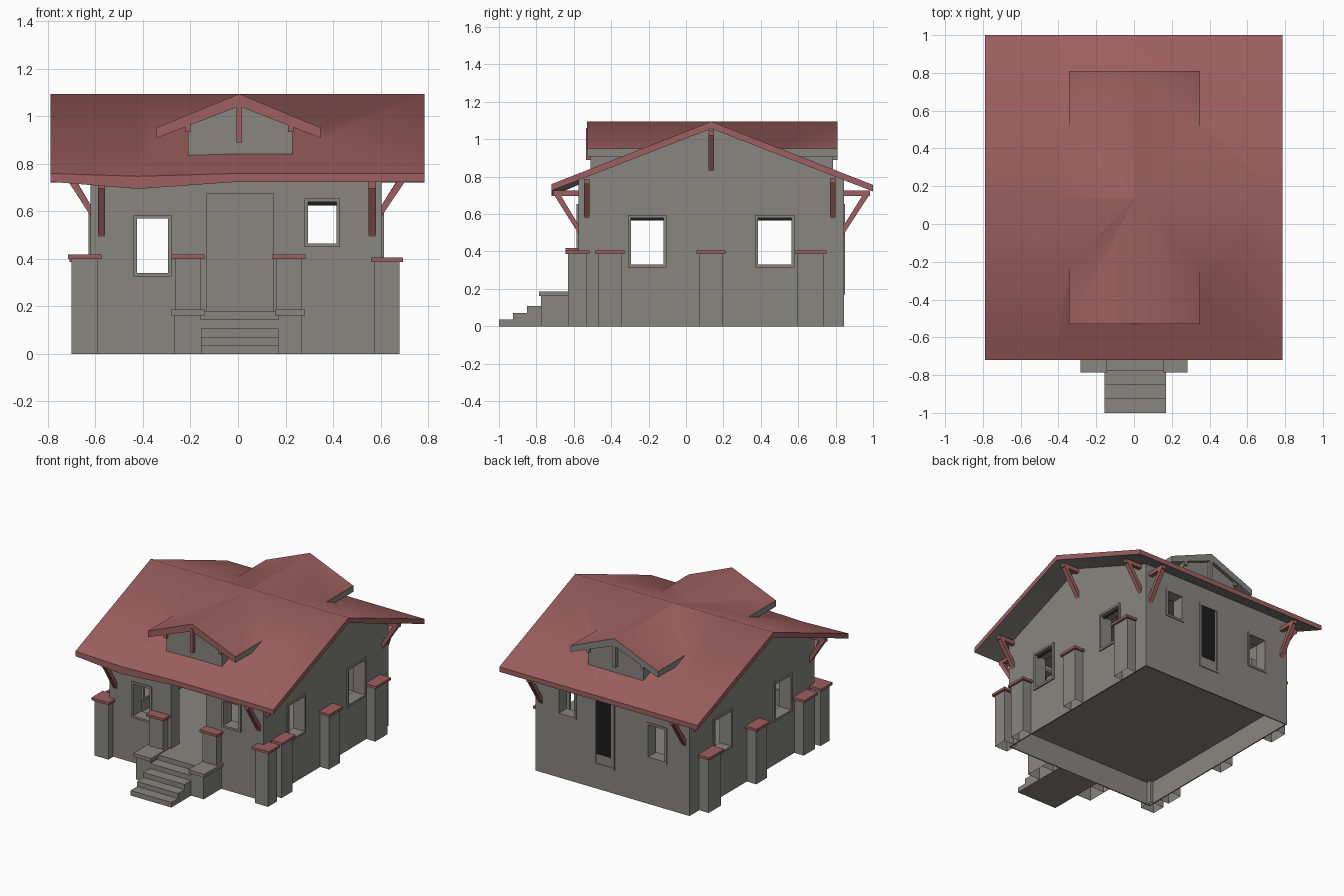
import bpy, bmesh
from math import radians

cube = bpy.data.objects.get("Cube")
if cube:
    bpy.data.objects.remove(cube, do_unlink=True)


def material(name, rgb):
    m = bpy.data.materials.new(name)
    m.use_nodes = True
    m.diffuse_color = (*rgb, 1)
    bsdf = next(n for n in m.node_tree.nodes if n.type == 'BSDF_PRINCIPLED')
    bsdf.inputs["Base Color"].default_value = (*rgb, 1)
    return m


GREY = material("warm_grey", (0.245, 0.24, 0.214))
RED = material("roof_red", (0.34, 0.115, 0.115))
DARK = material("opening_black", (0.012, 0.012, 0.012))


def prism(name, pts, axis, stations, mat, trim=None, rule=None, edit=None, open_base=False):
    """Sweep a closed profile along x (points y,z) or along y (points x,z)."""
    bm = bmesh.new()
    rings = []
    for s in stations:
        rings.append([bm.verts.new((s, a, b) if axis == 'x' else (a, s, b)) for a, b in pts])
    for r0, r1 in zip(rings, rings[1:]):
        for i in range(len(pts)):
            j = (i + 1) % len(pts)
            bm.faces.new((r0[i], r0[j], r1[j], r1[i]))
    bm.faces.new(rings[0])
    bm.faces.new(rings[-1])
    if edit:
        edit(rings)
    bmesh.ops.recalc_face_normals(bm, faces=bm.faces)
    bm.normal_update()
    if rule:
        for f in bm.faces:
            f.material_index = int(rule(f.normal))
    if open_base:
        bmesh.ops.delete(bm, geom=[f for f in bm.faces if f.normal.z < -0.9], context='FACES')
    me = bpy.data.meshes.new(name)
    bm.to_mesh(me)
    bm.free()
    me.materials.append(mat)
    if trim:
        me.materials.append(trim)
    ob = bpy.data.objects.new(name, me)
    bpy.context.collection.objects.link(ob)
    return ob


def box(name, x0, x1, y0, y1, z0, z1, mat=GREY, open_base=False):
    return prism(name, [(y0, z0), (y1, z0), (y1, z1), (y0, z1)], 'x', (x0, x1), mat,
                 open_base=open_base)


def combine(ob, others, operation):
    """Apply booleans with the other objects, then remove them."""
    for c in others:
        mod = ob.modifiers.new("combine", 'BOOLEAN')
        mod.operation = operation
        mod.solver = 'EXACT'
        mod.object = c
    dg = bpy.context.evaluated_depsgraph_get()
    me = bpy.data.meshes.new_from_object(ob.evaluated_get(dg))
    ob.modifiers.clear()
    ob.data = me
    for c in others:
        bpy.data.objects.remove(c, do_unlink=True)


# Main dimensions
XL, XR, YF, YB = -0.62, 0.605, -0.575, 0.845
RIDGE_Y, RIDGE_Z, SLOPE, THICK = 0.135, 1.095, 0.392, 0.038
WALL, FRAME, REVEAL = 0.008, 0.015, 0.085


def roof_z(y):
    return RIDGE_Z - abs(y - RIDGE_Y) * SLOPE


# Thin house walls around a raised floor, open underneath, with window and door openings
body = prism("house_walls", [(YF, 0), (YB, 0), (YB, roof_z(YB) - 0.02),
             (RIDGE_Y, RIDGE_Z - 0.02), (YF, roof_z(YF) - 0.02)], 'x', (XL, XR), GREY)
end_windows = [(-0.44, -0.28, 0.325, 0.585), (0.28, 0.43, 0.45, 0.655)]
side_windows = [(-0.31, -0.105, 0.315, 0.595), (0.37, 0.58, 0.315, 0.595)]
inside = (XL + WALL, XR - WALL, YF + WALL, YB - WALL)
cutters = [box("room", *inside, 0.18, 0.74), box("crawl_space", *inside, -0.1, 0.165)]
for a, b, z0, z1 in end_windows:
    cutters.append(box("cut_end", a + FRAME, b - FRAME, -2, 2, z0 + FRAME, z1 - FRAME))
for a, b, z0, z1 in side_windows:
    cutters.append(box("cut_side", -2, 2, a + FRAME, b - FRAME, z0 + FRAME, z1 - FRAME))
cutters.append(box("cut_entry", -0.13, 0.15, -1, 0, 0.18, 0.675))
combine(body, cutters, 'DIFFERENCE')


# Window and door frames, with deep reveals
def frame(name, axis, a, b, z0, z1, lo, hi):
    f = FRAME
    outer = [(a, z0), (b, z0), (b, z1), (a, z1)]
    inner = [(a + f, z0 + f), (b - f, z0 + f), (b - f, z1 - f), (a + f, z1 - f)]
    ob = prism(name, outer, axis, (lo, hi), GREY)
    combine(ob, [prism("cut_frame", inner, axis, (lo - 0.1, hi + 0.1), GREY)], 'DIFFERENCE')


for w in end_windows:
    frame("front_window_frame", 'y', *w, YF - 0.01, YF + REVEAL)
    frame("back_window_frame", 'y', *w, YB - REVEAL, YB + 0.006)
for w in side_windows:
    frame("right_window_frame", 'x', *w, XL - 0.01, XL + REVEAL)
    frame("left_window_frame", 'x', *w, XR - REVEAL, XR + 0.01)
frame("entry_reveal", 'y', -0.145, 0.165, 0.165, 0.69, YF + 0.002, YF + REVEAL + 0.01)

# Dark strips under the window heads
for a, b, z0, z1 in side_windows:
    for x in (XL + 0.015, XR - 0.02):
        box("side_window_head", x, x + 0.005, a + FRAME, b - FRAME, z1 - 0.03, z1 - FRAME, DARK)
a, b, z0, z1 = end_windows[1]
box("front_window_head", a + FRAME, b - FRAME, YF + 0.015, YF + 0.02, z1 - 0.03, z1 - FRAME, DARK)

# Back door
frame("back_door_frame", 'y', -0.025, 0.14, 0.17, 0.655, YB - 0.004, YB + 0.006)
box("back_door_panel", 0.005, 0.125, YB - 0.002, YB + 0.002, 0.25, 0.64, DARK)


# Main gable roof, red above with a grey soffit and a slight sag in the front eave
def sag(rings):
    rings[1][0].co.z -= 0.012
    rings[1][5].co.z -= 0.03


front, back = -0.72, 1.0
roof = prism("roof", [(front, roof_z(front)), (RIDGE_Y, RIDGE_Z), (back, roof_z(back)),
             (back, roof_z(back) - 0.035), (RIDGE_Y, RIDGE_Z - THICK),
             (front, roof_z(front) - 0.035)], 'x', (-0.79, -0.42, 0, 0.785), RED, GREY,
             rule=lambda n: n.z < -0.3, edit=sag)

# Cross gable forming the front and back dormers, merged into the roof
CX = 0.005
cross = prism("dormer_roof", [(CX - 0.35, 0.952), (CX, RIDGE_Z), (CX + 0.345, 0.952),
              (CX + 0.345, 0.908), (CX, RIDGE_Z - 0.052), (CX - 0.35, 0.908)],
              'y', (-0.53, 0.81), RED, GREY, rule=lambda n: not (n.z > 0.3 or n.y < -0.5))
combine(roof, [cross], 'UNION')
bpy.ops.object.select_all(action='DESELECT')
roof.select_set(True)
bpy.context.view_layer.objects.active = roof
bpy.ops.object.shade_smooth_by_angle(angle=radians(50))

# Dormer gable walls with posts and beam ends
prism("dormer_walls", [(-0.21, 0.82), (0.23, 0.82), (0.23, 0.98), (CX, 1.07), (-0.21, 0.98)],
      'y', (-0.51, 0.785), GREY)
for y, mat in ((-0.535, RED), (0.78, GREY)):
    box("dormer_post", CX - 0.012, CX + 0.012, y, y + 0.03, 0.89, 1.06, mat)
    for x in (-0.212, 0.222):
        box("dormer_beam_end", x - 0.012, x + 0.012, y + 0.007, y + 0.023, 0.935, 0.985, mat)


# Knee brackets: a beam and a diagonal strut
def bracket(name, axis, centre, wall, tip, z_low, z_top):
    s = 1 if tip > wall else -1
    span = (centre - 0.015, centre + 0.015)
    prism(name + "_beam", [(wall, z_top - 0.028), (tip, z_top - 0.028), (tip, z_top),
          (wall, z_top)], axis, span, RED)
    prism(name + "_strut", [(wall, z_low), (tip, z_top - 0.015), (tip - s * 0.035, z_top - 0.015),
          (wall, z_low + 0.047)], axis, span, RED)


for x in (-0.575, 0.565):
    bracket("front_bracket", 'x', x, YF, -0.71, 0.495, 0.725)
    bracket("back_bracket", 'x', x, YB, 0.985, 0.495, 0.725)
for y, low in ((-0.53, 0.58), (RIDGE_Y, 0.83), (0.785, 0.58)):
    top = roof_z(y) - THICK - 0.008
    bracket("right_bracket", 'y', y, XL, -0.745, low, top)
    bracket("left_bracket", 'y', y, XR, 0.735, low, top)


# Piers, open underneath, with red caps
def pier(name, x0, x1, y0, y1, top):
    box(name, x0, x1, y0, y1, 0, top, open_base=True)
    box(name + "_cap", x0 - 0.015, x1 + 0.015, y0 - 0.015, y1 + 0.015, top, top + 0.018, RED)


pier("porch_pier_right", -0.265, -0.155, -0.63, YF + 0.005, 0.4)
pier("porch_pier_left", 0.16, 0.27, -0.63, YF + 0.005, 0.4)
pier("corner_pier_right", -0.70, -0.59, -0.63, -0.53, 0.4)
pier("corner_pier_left", 0.575, 0.68, -0.63, -0.53, 0.387)
for y0, y1 in ((-0.47, -0.345), (0.07, 0.195), (0.595, 0.735)):
    pier("right_pier", -0.695, XL + 0.005, y0, y1, 0.387)
    pier("left_pier", XR - 0.005, 0.675, y0, y1, 0.387)

# Front steps as one stair profile, with cheek blocks
stair = [(YF, 0), (-1.0, 0)]
for i in range(5):
    y = -1.0 + i * 0.075
    stair += [(y, 0.036 * (i + 1)), (y + 0.075 if i < 4 else YF, 0.036 * (i + 1))]
prism("front_steps", stair, 'x', (-0.155, 0.17), GREY)
for x0, x1 in ((-0.27, -0.155), (0.17, 0.27)):
    box("step_cheek", x0, x1, -0.775, YF, 0, 0.162, open_base=True)
    box("step_cheek_cap", x0 - 0.013, x1 + 0.013, -0.785, YF, 0.162, 0.187)
